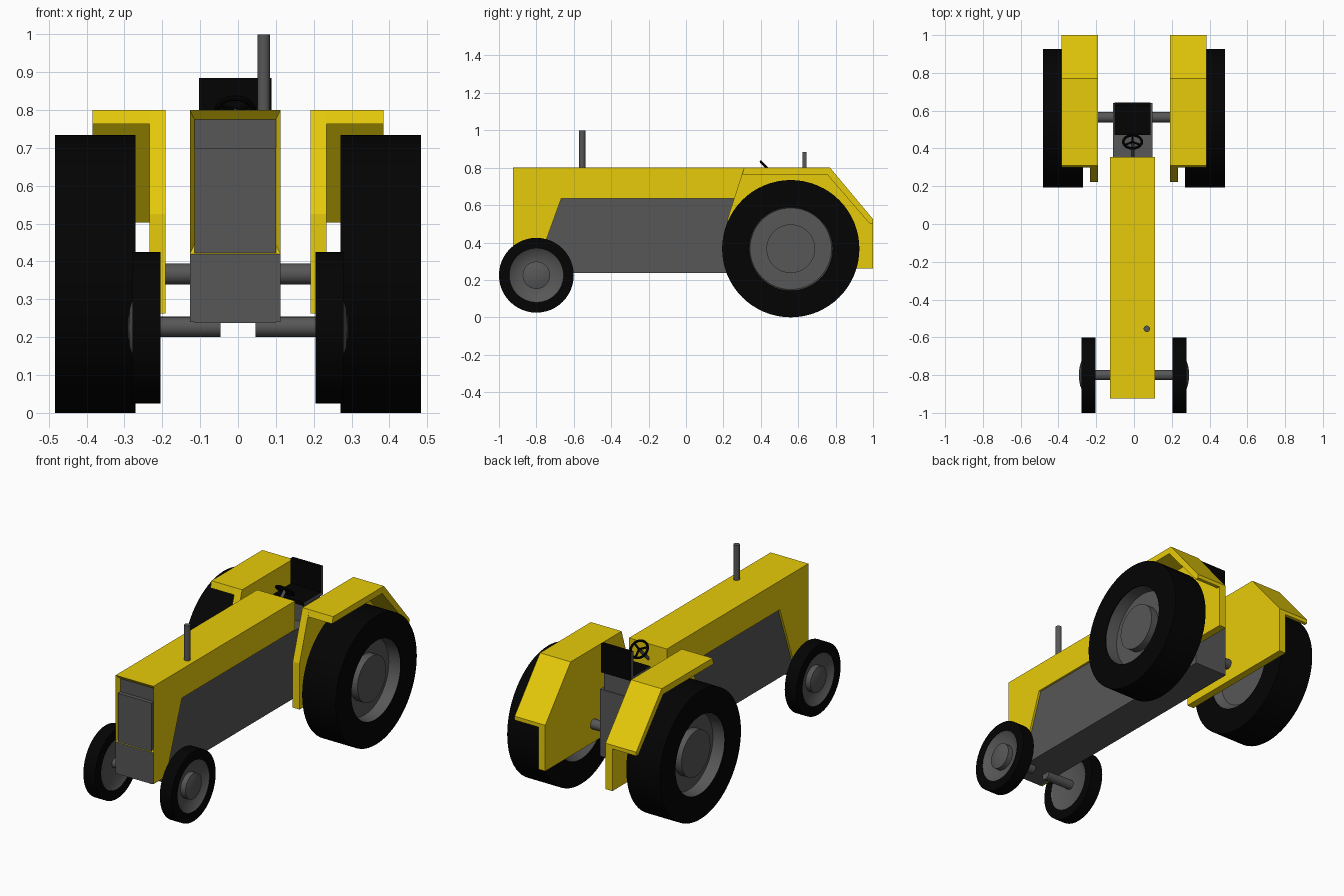
import bpy, bmesh, math
from mathutils import Vector, Matrix

if "Cube" in bpy.data.objects:
    bpy.data.objects.remove(bpy.data.objects["Cube"])


def material(name, rgb):
    m = bpy.data.materials.new(name)
    m.diffuse_color = (*rgb, 1)
    m.use_nodes = True
    m.node_tree.nodes["Principled BSDF"].inputs["Base Color"].default_value = m.diffuse_color
    return m


YELLOW = material("yellow paint", (0.80, 0.60, 0.003))
GREY = material("dark grey metal", (0.095, 0.095, 0.095))
BLACK = material("black rubber", (0.001, 0.001, 0.001))
CX = -0.0075  # centre line of the body


def finish(bm, name, *mats, smooth=False):
    bmesh.ops.recalc_face_normals(bm, faces=bm.faces)
    me = bpy.data.meshes.new(name)
    bm.to_mesh(me)
    bm.free()
    ob = bpy.data.objects.new(name, me)
    bpy.context.collection.objects.link(ob)
    for m in mats:
        me.materials.append(m)
    if smooth:
        bpy.ops.object.select_all(action='DESELECT')
        ob.select_set(True)
        bpy.context.view_layer.objects.active = ob
        bpy.ops.object.shade_smooth_by_angle(angle=math.radians(35))
    return ob


def box_bm(x, y, z):
    bm = bmesh.new()
    bmesh.ops.create_cube(bm, size=1)
    for v in bm.verts:
        v.co = Vector([(a + b) / 2 + c * (b - a) for c, (a, b) in zip(v.co, (x, y, z))])
    return bm


def box(name, x, y, z, mat):
    return finish(box_bm(x, y, z), name, mat)


def extrude_bm(profile, x0, x1):
    """Extrude a (y, z) outline along x."""
    bm = bmesh.new()
    f = bm.faces.new([bm.verts.new((x0, y, z)) for y, z in profile])
    r = bmesh.ops.extrude_face_region(bm, geom=[f])
    for v in r["geom"]:
        if isinstance(v, bmesh.types.BMVert):
            v.co.x = x1
    bmesh.ops.recalc_face_normals(bm, faces=bm.faces)
    return bm


def rod(name, a, b, radius, mat, sides=20):
    a, b = Vector(a), Vector(b)
    bm = bmesh.new()
    rot = Vector((0, 0, 1)).rotation_difference(b - a).to_matrix().to_4x4()
    bmesh.ops.create_cone(bm, cap_ends=True, segments=sides, radius1=radius, radius2=radius,
                          depth=(b - a).length, matrix=Matrix.Translation((a + b) / 2) @ rot)
    return finish(bm, name, mat, smooth=True)


def lathe(name, profile, side, cy, cz, mat, closed=False, n=48):
    """Spin an (x, radius) profile about the wheel axis."""
    bm = bmesh.new()
    rings = []
    for k in range(n):
        t = 2 * math.pi * k / n
        rings.append([bm.verts.new((side * x, cy + r * math.cos(t), cz + r * math.sin(t)))
                      for x, r in profile])
    m = len(profile)
    for k in range(n):
        p, q = rings[k], rings[(k + 1) % n]
        for i in range(m if closed else m - 1):
            j = (i + 1) % m
            bm.faces.new((p[i], p[j], q[j], q[i]))
    bmesh.ops.remove_doubles(bm, verts=bm.verts, dist=1e-5)
    return finish(bm, name, mat, smooth=True)


# Hood with a sunken grille and grey lower nose
hood = extrude_bm([(-0.925, 0.24), (-0.925, 0.42), (-0.925, 0.80), (0.355, 0.80),
                   (0.355, 0.635), (-0.667, 0.635), (-0.81, 0.24)], -0.127, 0.112)
front = [f for f in hood.faces if f.normal.y < -0.9 and f.calc_center_median().y < -0.9]
front.sort(key=lambda f: f.calc_center_median().z)
front[0].material_index = 1
grille = bmesh.ops.extrude_discrete_faces(hood, faces=[front[1]])["faces"][0]
mid = grille.calc_center_median()
for v in grille.verts:
    d = v.co - mid
    v.co = mid + Vector((d.x * 0.90, 0.025, d.z * 0.87))
grille.material_index = 1
finish(hood, "hood", YELLOW, GREY)

# Engine block and gearbox
box("engine_block", (-0.115, 0.10), (-0.923, 0.345), (0.237, 0.70), GREY)
box("gearbox", (-0.112, 0.097), (0.345, 0.64), (0.237, 0.62), GREY)

# Exhaust
rod("exhaust_pipe", (0.068, -0.555, 0.78), (0.068, -0.555, 1.0), 0.017, GREY)

# Seat: black cushion and backrest with grey side edges
box("seat_base", (-0.09, 0.075), (0.48, 0.635), (0.61, 0.725), GREY)
for name, y, z in (("seat_cushion", (0.47, 0.626), (0.72, 0.74)),
                   ("seat_backrest", (0.624, 0.644), (0.72, 0.885))):
    bm = box_bm((-0.103, 0.088), y, z)
    bm.normal_update()
    for f in bm.faces:
        f.material_index = 0 if abs(f.normal.x) > 0.9 else 1
    finish(bm, name, GREY, BLACK)

# Steering wheel: tilted ring, spokes and column
hub = Vector((CX, 0.435, 0.797))
tilt = Matrix.Translation(hub) @ Matrix.Rotation(math.radians(-45), 4, 'X')
bm = bmesh.new()
N, M = 32, 8
ring = [[bm.verts.new(tilt @ Vector(((0.049 + 0.007 * math.cos(b)) * math.cos(a),
                                     (0.049 + 0.007 * math.cos(b)) * math.sin(a),
                                     0.007 * math.sin(b))))
         for b in (2 * math.pi * j / M for j in range(M))]
        for a in (2 * math.pi * i / N for i in range(N))]
for i in range(N):
    for j in range(M):
        p, q, k = ring[i], ring[(i + 1) % N], (j + 1) % M
        bm.faces.new((p[j], q[j], q[k], p[k]))
finish(bm, "steering_wheel", BLACK, smooth=True)
for i in range(3):
    a = math.radians(90 + 120 * i)
    rod("steering_spoke", hub, tilt @ Vector((0.049 * math.cos(a), 0.049 * math.sin(a), 0)),
        0.006, BLACK, 8)
rod("steering_column", hub, hub - Vector((0, 0.10, 0.10)), 0.009, GREY, 12)

# Rear axle
rod("rear_axle", (-0.35, 0.565, 0.367), (0.35, 0.565, 0.367), 0.028, GREY, 24)

for s in (-1, 1):
    # Fender: inner wall plus bent cover over the tyre
    finish(extrude_bm([(0.31, 0.80), (0.77, 0.80), (1.0, 0.525), (1.0, 0.262),
                       (0.222, 0.262), (0.222, 0.525)], s * 0.191, s * 0.234),
           "fender_wall", YELLOW)
    finish(extrude_bm([(0.31, 0.80), (0.77, 0.80), (1.0, 0.525), (1.0, 0.503),
                       (0.98, 0.503), (0.755, 0.763), (0.30, 0.763)], s * 0.191, s * 0.385),
           "fender_cover", YELLOW)

    # Rear wheel
    lathe("rear_tyre", [(0.271, 0.225), (0.271, 0.367), (0.483, 0.367), (0.483, 0.225)],
          s, 0.56, 0.367, BLACK, closed=True, n=64)
    lathe("rear_rim", [(0.31, 0), (0.31, 0.19), (0.272, 0.2255), (0.482, 0.2255), (0.41, 0.218),
                       (0.41, 0.13), (0.455, 0.13), (0.455, 0)], s, 0.56, 0.367, GREY, n=64)

    # Front wheel with dished rim, domed hub and stub axle
    lathe("front_tyre", [(0.205, 0.145), (0.205, 0.20), (0.279, 0.20), (0.279, 0.145)],
          s, -0.80, 0.225, BLACK, closed=True)
    lathe("front_rim", [(0.22, 0), (0.22, 0.12), (0.206, 0.1455), (0.278, 0.1455), (0.252, 0.11),
                        (0.248, 0.073), (0.279, 0.073), (0.286, 0.052), (0.290, 0.028), (0.292, 0)],
          s, -0.80, 0.225, GREY)
    rod("front_axle", (s * 0.046, -0.80, 0.227), (s * 0.235, -0.80, 0.227), 0.027, GREY, 24)
